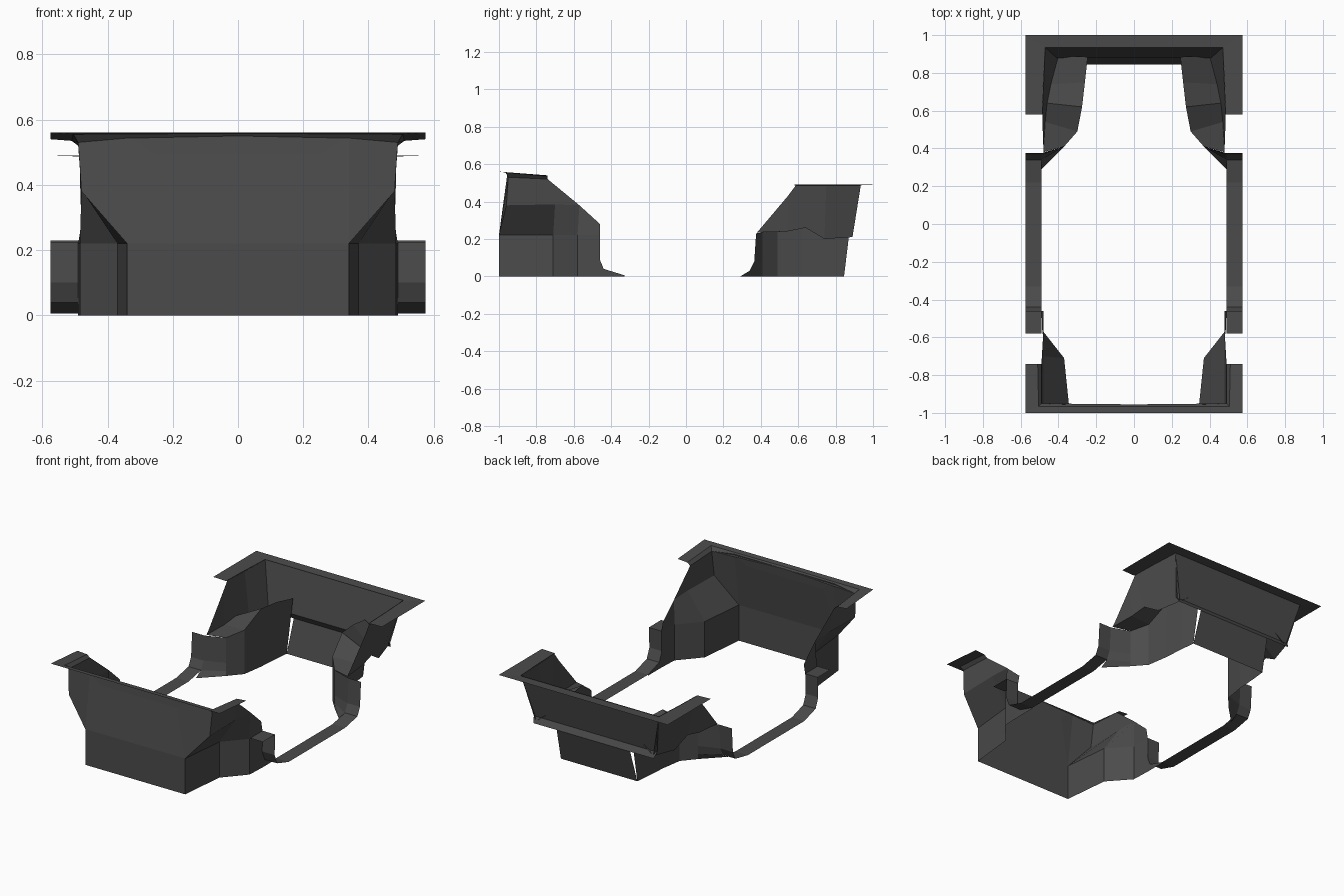
import bpy

mat = bpy.data.materials.new("dark_lining")
mat.diffuse_color = (0.07, 0.07, 0.07, 1)


def sheet(name, verts, faces):
    """Half of a thin sheet-metal part, mirrored across x = 0."""
    mesh = bpy.data.meshes.new(name)
    mesh.from_pydata(verts, [], faces)
    mesh.materials.append(mat)
    obj = bpy.data.objects.new(name, mesh)
    bpy.context.collection.objects.link(obj)
    mod = obj.modifiers.new("mirror", 'MIRROR')
    mod.merge_threshold = 0.0005
    return obj


def loft(name, *rows):
    """Skin between successive rows holding the same number of points."""
    n = len(rows[0])
    verts = [p for row in rows for p in row]
    faces = [(r * n + i, r * n + i + 1, (r + 1) * n + i + 1, (r + 1) * n + i)
             for r in range(len(rows) - 1) for i in range(n - 1)]
    return sheet(name, verts, faces)


def ground(row):
    return [(x, y, 0) for x, y, z in row]


# Front bulkhead: upright lower wall, raked upper wall with corner facets
sheet("front_bulkhead",
      [(0, -1, 0), (.34, -1, 0), (.34, -1, .22), (0, -1, .22),
       (.255, -.96, .495), (0, -.96, .495), (.34, -.955, .55), (0, -.955, .55),
       (.48, -.96, .38), (.49, -.95, .53)],
      [(0, 1, 2, 3), (3, 2, 4, 5), (2, 6, 4), (5, 4, 6, 7), (2, 8, 9, 6)])

# Front flange along the bulkhead and down both sides
loft("front_flange",
     [(.575, -.74, .54), (.575, -1, .56), (0, -1, .56)],
     [(.51, -.74, .535), (.505, -.965, .555), (0, -.965, .558)],
     [(.49, -.74, .52), (.49, -.95, .53), (0, -.955, .55)])

# Front wheel arches: inner wall, sloping shoulder and side panel
front_edge = [(.34, -1, .22), (.37, -.71, .22), (.485, -.58, .22), (.49, -.46, .22)]
front_shoulder = [(.48, -.96, .38), (.48, -.7, .385), (.48, -.57, .38), (.48, -.46, .28)]
loft("front_arch_wall", ground(front_edge), front_edge)
loft("front_arch_shoulder", front_edge, front_shoulder)
loft("front_side_panel", front_shoulder[:3],
     [(.49, -.95, .53), (.49, -.74, .52), (.48, -.57, .38)])

# Door sill ribbon, curving up into the front and rear jambs
sill = [(-.58, .225), (-.46, .225), (-.465, .1), (-.44, .04), (-.33, .006),
        (.22, .006), (.34, .03), (.365, .08), (.375, .23)]
inner = [(.49, y, z) for y, z in sill]
loft("door_sill", inner, [(.575, y, z) for y, z in sill])
loft("sill_side", ground(inner[1:5]), inner[1:5])

# Rear jamb gusset joining the sill to the rear arch
loft("rear_jamb_gusset",
     [(.49, .29, 0), (.49, .34, .03), (.49, .365, .08), (.49, .375, .23)],
     [(.37, .41, 0), (.37, .41, .03), (.37, .41, .08), (.37, .41, .235)])

# Rear wheel arches: inner wall, humped top and quarter panel
rear_edge = [(.37, .41, .235), (.30, .49, .27), (.275, .62, .36),
             (.26, .75, .355), (.245, .885, .33)]
rear_foot = [(.37, .41, 0), (.30, .49, 0), (.28, .62, 0), (.27, .75, 0), (.26, .845, 0)]
panel_foot = [(.48, .38, .235), (.47, .54, .24), (.46, .64, .26),
              (.44, .74, .20), (.40, .89, .21)]
loft("rear_arch_wall", rear_foot, rear_edge)
loft("rear_arch_top", rear_edge, panel_foot)
loft("rear_quarter_panel", panel_foot,
     [(.48, .41, .27), (.485, .545, .43), (.485, .59, .49),
      (.48, .75, .49), (.47, .935, .49)])

# Rear bulkhead: lower wall, crease and raked upper wall
loft("rear_lower_wall", [(0, .845, 0), (.26, .845, 0)], [(0, .9, .2), (.25, .9, .2)])
loft("rear_upper_wall", [(0, .9, .2), (.41, .9, .2)],
     [(0, .88, .235), (.42, .88, .235)], [(0, .935, .49), (.47, .935, .49)])

# Rear flange along the bulkhead and down both sides
loft("rear_flange",
     [(.575, .58, .49), (.575, 1, .49), (0, 1, .49)],
     [(.485, .58, .487), (.47, .935, .487), (0, .935, .487)])
